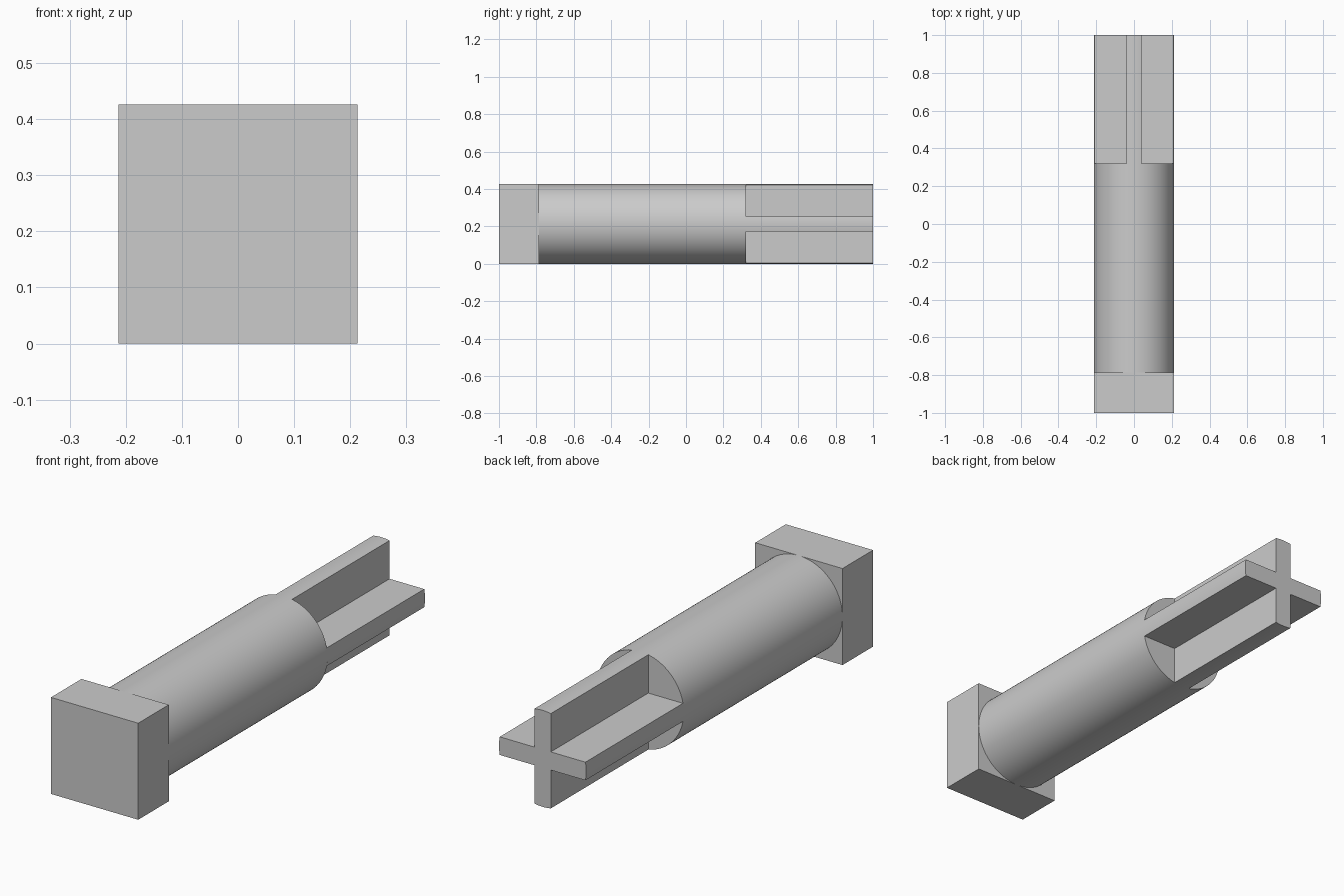
import bpy, bmesh, math

R = 0.213          # shaft radius, half the head width, and axis height
HEAD_END = -0.787  # back of the square head
FIN_START = 0.32   # where the shaft turns into crossed fins
HALF_FIN = 0.04    # half the fin thickness

cube = bpy.data.objects.get("Cube")
if cube:
    bpy.data.objects.remove(cube, do_unlink=True)

grey = bpy.data.materials.new("plain grey")
grey.use_nodes = True
colour = (0.6, 0.6, 0.6, 1)
grey.diffuse_color = colour
grey.node_tree.nodes["Principled BSDF"].inputs["Base Color"].default_value = colour


def prism(name, profile, y0, y1):
    """Extrude an (x, z) outline, centred on the axis, from y0 to y1."""
    bm = bmesh.new()
    face = bm.faces.new([bm.verts.new((x, y0, z + R)) for x, z in profile])
    new = bmesh.ops.extrude_face_region(bm, geom=[face])["geom"]
    bmesh.ops.translate(bm, vec=(0, y1 - y0, 0),
                        verts=[v for v in new if isinstance(v, bmesh.types.BMVert)])
    bmesh.ops.recalc_face_normals(bm, faces=bm.faces)
    mesh = bpy.data.meshes.new(name)
    bm.to_mesh(mesh)
    bm.free()
    mesh.materials.append(grey)
    obj = bpy.data.objects.new(name, mesh)
    bpy.context.collection.objects.link(obj)
    bpy.ops.object.select_all(action="DESELECT")
    obj.select_set(True)
    bpy.context.view_layer.objects.active = obj
    bpy.ops.object.shade_smooth_by_angle(angle=math.radians(30))
    return obj


def polar(radius, angle):
    return radius * math.cos(angle), radius * math.sin(angle)


# Square head
square = [(-R, -R), (R, -R), (R, R), (-R, R)]
prism("head", square, -1, HEAD_END)

# Round shaft
circle = [polar(R, math.tau * i / 96) for i in range(96)]
prism("shaft", circle, HEAD_END, FIN_START)

# Crossed fins with tips rounded to the shaft radius
tip = math.asin(HALF_FIN / R)
cross = []
for arm in range(4):
    turn = arm * math.pi / 2
    cross += [polar(R, turn + tip * k / 3) for k in range(-3, 4)]
    cross.append(polar(HALF_FIN * math.sqrt(2), turn + math.pi / 4))
prism("crossed_fins", cross, FIN_START, 1)
